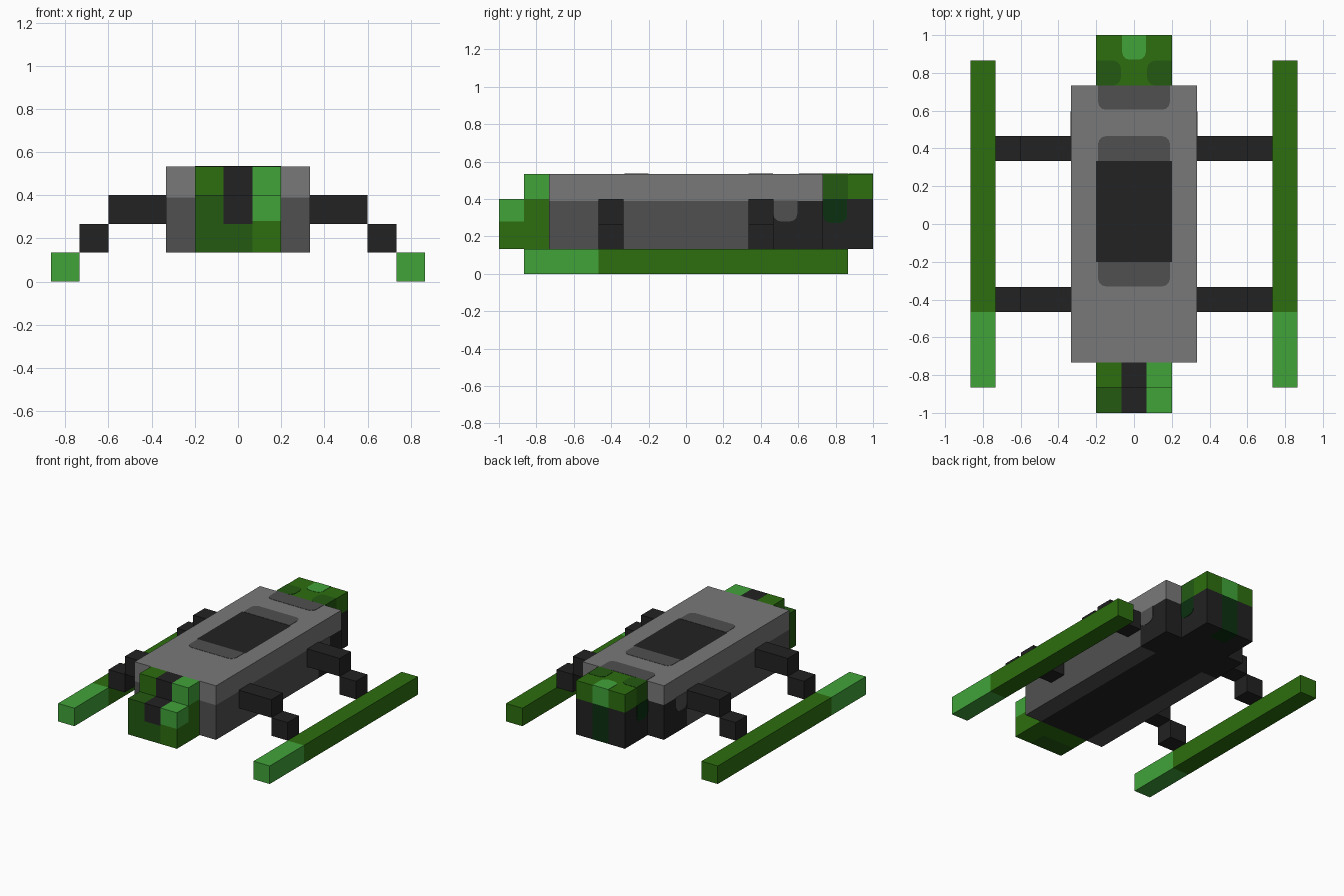
import bpy, bmesh, math
from mathutils import Vector

cube = bpy.data.objects.get("Cube")
if cube:
    bpy.data.objects.remove(cube, do_unlink=True)

U = 2 / 15  # block size


def linear(v):
    v /= 255
    return v / 12.92 if v <= 0.04045 else ((v + 0.055) / 1.055) ** 2.4


COLOURS = {
    "light grey": (121, 121, 121), "dark grey": (80, 80, 80), "black": (34, 34, 34),
    "green": (45, 111, 15), "light green": (65, 163, 58),
    "deep green": (35, 90, 18), "shadow green": (10, 48, 16),
}
NAMES = list(COLOURS)
MATS = []
for name, rgb in COLOURS.items():
    m = bpy.data.materials.new(name)
    m.use_nodes = True
    col = (*[linear(c) for c in rgb], 1)
    m.diffuse_color = col
    bsdf = m.node_tree.nodes["Principled BSDF"]
    bsdf.inputs["Base Color"].default_value = col
    bsdf.inputs["Roughness"].default_value = 0.9
    MATS.append(m)


def finish(name, bm, rule):
    """Colour every face by rule(centre, normal) and link the object."""
    bmesh.ops.recalc_face_normals(bm, faces=bm.faces)
    for f in bm.faces:
        f.material_index = NAMES.index(rule(f.calc_center_median(), f.normal))
    me = bpy.data.meshes.new(name)
    bm.to_mesh(me)
    bm.free()
    for m in MATS:
        me.materials.append(m)
    ob = bpy.data.objects.new(name, me)
    bpy.context.collection.objects.link(ob)


def box(name, lo, hi, rule, cuts=((), (), ())):
    """Box between two corners, sliced by planes on each axis."""
    bm = bmesh.new()
    bmesh.ops.create_cube(bm, size=1)
    for v in bm.verts:
        v.co = [(lo[i] + hi[i]) / 2 + v.co[i] * (hi[i] - lo[i]) for i in range(3)]
    for axis in range(3):
        no = Vector([float(i == axis) for i in range(3)])
        for c in cuts[axis]:
            bmesh.ops.bisect_plane(bm, geom=bm.verts[:] + bm.edges[:] + bm.faces[:],
                                   plane_co=no * c, plane_no=no)
    finish(name, bm, rule)


def plate(name, axis, pos, u, v, rounded, colour):
    """Thin painted patch; rounded lists corners from (u0,v0) counter-clockwise."""
    corners = [(u[0], v[0]), (u[1], v[0]), (u[1], v[1]), (u[0], v[1])]
    r, pts = 0.04, []
    for i, (a, b) in enumerate(corners):
        if i not in rounded:
            pts.append((a, b))
            continue
        ca = a + r * (1 if a == u[0] else -1)
        cb = b + r * (1 if b == v[0] else -1)
        for k in range(4):
            t = math.pi + i * math.pi / 2 + k * math.pi / 6
            pts.append((ca + r * math.cos(t), cb + r * math.sin(t)))
    bm = bmesh.new()

    def place(p, q):
        co = list(p)
        co.insert(axis, q)
        return bm.verts.new(co)

    t = 0.002
    back, front = [place(p, pos - t) for p in pts], [place(p, pos + t) for p in pts]
    bm.faces.new(back)
    bm.faces.new(front)
    for i in range(len(pts)):
        j = (i + 1) % len(pts)
        bm.faces.new((back[i], back[j], front[j], front[i]))
    finish(name, bm, lambda c, n: colour)


def plain(colour):
    return lambda c, n: colour


# Main hull with dark hatch, lower sides and belly strip
def hull_rule(c, n):
    if n.z > 0.5:
        return "black" if abs(c.x) < 1.5 * U and -1.5 * U < c.y < 2.5 * U else "light grey"
    if n.z < -0.5:
        return "black" if abs(c.x) < 1.5 * U or c.y > 3.5 * U else "dark grey"
    if c.z > 0.39:
        return "light grey"
    return "black" if c.y > 3.5 * U else "dark grey"


box("hull", (-2.5 * U, -5.5 * U, U), (2.5 * U, 5.5 * U, 4 * U), hull_rule,
    ((-1.5 * U, 1.5 * U), (-1.5 * U, 2.5 * U, 3.5 * U), (0.39,)))
plate("hatch_rear_trim", 2, 4 * U, (-0.19, 0.19), (2.5 * U, 0.465), (2, 3), "dark grey")
plate("hatch_front_trim", 2, 4 * U, (-0.19, 0.19), (-0.33, -1.5 * U), (0, 1), "dark grey")
plate("hull_rear_trim", 2, 4 * U, (-0.19, 0.19), (0.605, 5.5 * U), (0, 1), "dark grey")


# Stepped nose
def nose_front_rule(c, n):
    if c.x > U / 2:
        return "light green" if c.z > 0.28 else "green"
    return "black" if c.x > -U / 2 and c.z > 2 * U else "deep green"


def nose_rear_rule(c, n):
    if c.z < 3 * U or c.x < -U / 2:
        return "green"
    return "light green" if c.x > U / 2 else "black"


thirds = (-U / 2, U / 2)
box("nose_front", (-1.5 * U, -7.5 * U, U), (1.5 * U, -6.5 * U, 3 * U), nose_front_rule,
    (thirds, (), (2 * U, 0.28)))
box("nose_rear", (-1.5 * U, -6.5 * U, U), (1.5 * U, -5.5 * U, 4 * U), nose_rear_rule,
    (thirds, (), (3 * U,)))


# Tail block
def tail_rule(c, n):
    centre = abs(c.x) < U / 2
    if c.z > 3 * U:
        if n.y > 0.5 and centre:
            return "light green"
        return "deep green" if abs(n.x) > 0.5 and c.y < 6.5 * U else "green"
    return "shadow green" if centre and c.y > 6.5 * U else "black"


box("tail", (-1.5 * U, 5.5 * U, U), (1.5 * U, 7.5 * U, 4 * U), tail_rule,
    (thirds, (6.5 * U,), (3 * U,)))
plate("tail_light_patch", 2, 4 * U, (-0.063, 0.063), (0.87, 1.0), (0, 1), "light green")

# Mirrored patches, legs and skids
for s, side in ((1, "left"), (-1, "right")):
    def span(a, b):
        return (a * s, b * s) if s > 0 else (b * s, a * s)

    plate("tail_top_patch_" + side, 2, 4 * U, span(0.07, 0.2), (5.5 * U, 0.865),
          (0, 3) if s > 0 else (1, 2), "deep green")
    plate("tail_side_patch_" + side, 0, s * 1.5 * U, (5.5 * U, 0.862), (0.272, 3 * U),
          (0, 1), "shadow green")
    plate("hull_side_patch_" + side, 0, s * 2.5 * U, (3.5 * U, 0.595), (0.28, 0.392),
          (0, 1), "dark grey")
    for y, end in ((-3 * U, "front"), (3 * U, "rear")):
        for part, a, b, z in (("arm", 2.5, 4.5, 2), ("foot", 4.5, 5.5, 1)):
            x = span(a * U, b * U)
            box(f"{end}_{part}_{side}", (x[0], y - U / 2, z * U),
                (x[1], y + U / 2, (z + 1) * U), plain("black"))
    x = span(5.5 * U, 6.5 * U)
    box("skid_" + side, (x[0], -6.5 * U, 0), (x[1], 6.5 * U, U),
        lambda c, n: "light green" if c.y < -3.5 * U else "green", ((), (-3.5 * U,), ()))
